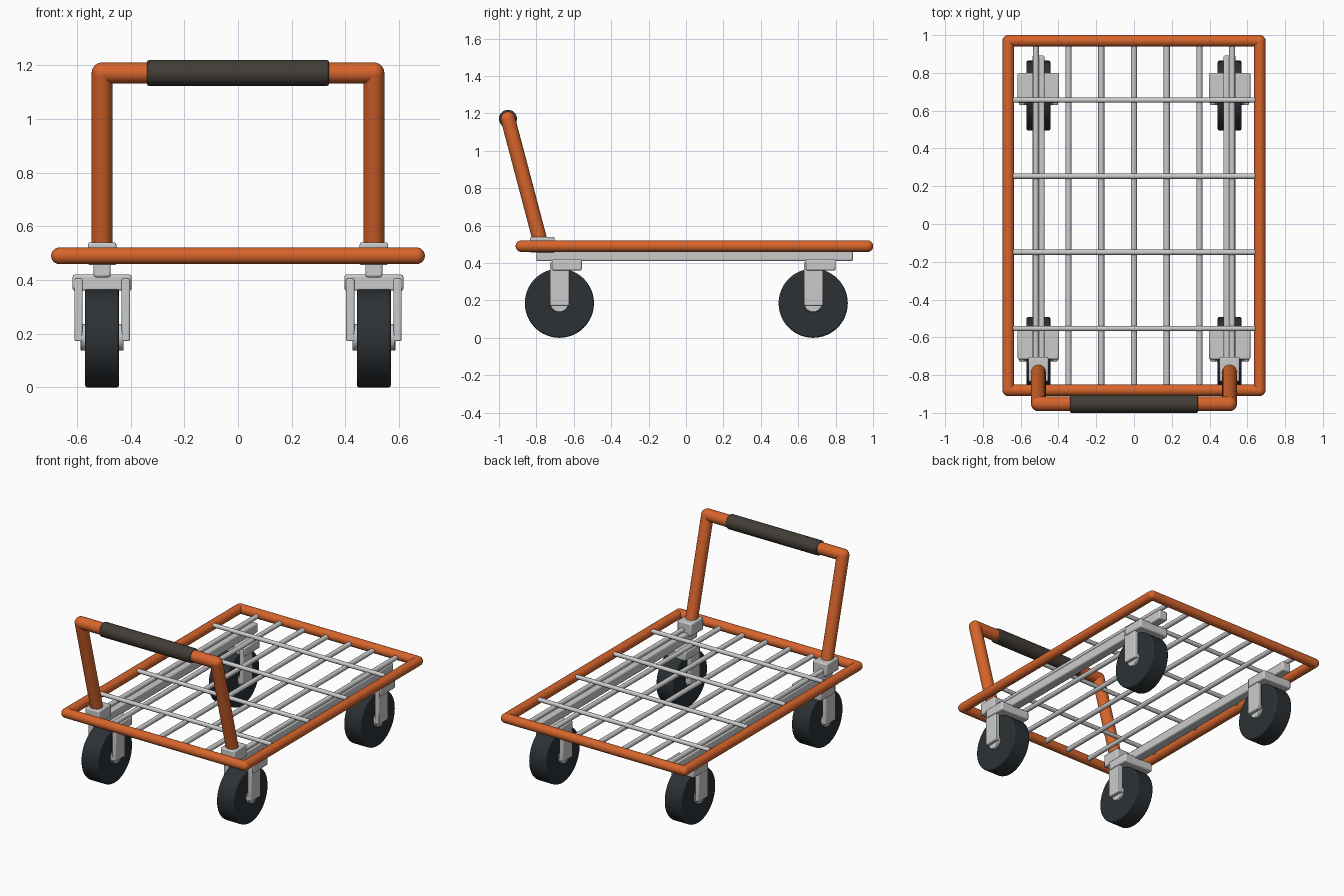
import bpy, bmesh, math
from mathutils import Vector, Matrix

if "Cube" in bpy.data.objects:
    bpy.data.objects.remove(bpy.data.objects["Cube"])


def material(name, rgb):
    m = bpy.data.materials.new(name)
    m.diffuse_color = (*rgb, 1)
    m.use_nodes = True
    m.node_tree.nodes["Principled BSDF"].inputs["Base Color"].default_value = m.diffuse_color
    return m


ORANGE = material("orange_paint", (0.68, 0.13, 0.025))
RUBBER = material("black_rubber", (0.025, 0.031, 0.036))
FOAM = material("grip_foam", (0.055, 0.047, 0.037))


def finish(name, bm, mat=None, bevel=0):
    me = bpy.data.meshes.new(name)
    bm.to_mesh(me)
    bm.free()
    ob = bpy.data.objects.new(name, me)
    bpy.context.collection.objects.link(ob)
    if mat:
        me.materials.append(mat)
    if bevel:
        b = ob.modifiers.new("bevel", 'BEVEL')
        b.width, b.segments = bevel, 2
        b.limit_method, b.angle_limit = 'ANGLE', math.radians(50)
    bpy.ops.object.select_all(action='DESELECT')
    ob.select_set(True)
    bpy.context.view_layer.objects.active = ob
    bpy.ops.object.shade_smooth_by_angle(angle=math.radians(35))
    return ob


def add_rod(bm, a, b, r, sides):
    a, b = Vector(a), Vector(b)
    d = b - a
    rot = d.to_track_quat('Z', 'Y').to_matrix().to_4x4()
    bmesh.ops.create_cone(bm, cap_ends=True, segments=sides, radius1=r, radius2=r,
                          depth=d.length, matrix=Matrix.Translation((a + b) / 2) @ rot)


def rod(name, a, b, r, sides=24, mat=None, bevel=0):
    bm = bmesh.new()
    add_rod(bm, a, b, r, sides)
    return finish(name, bm, mat, bevel)


def tube(name, pts, r, mat, closed=False):
    # straight tube runs with ball joints at the corners
    bm = bmesh.new()
    for p, q in zip(pts, pts[1:] + pts[:1] if closed else pts[1:]):
        add_rod(bm, p, q, r, 24)
    for p in pts:
        bmesh.ops.create_uvsphere(bm, u_segments=24, v_segments=12, radius=r,
                                  matrix=Matrix.Translation(p))
    return finish(name, bm, mat)


def box(name, lo, hi, bevel=0.008):
    lo, hi = Vector(lo), Vector(hi)
    bm = bmesh.new()
    bmesh.ops.create_cube(bm, size=1, matrix=Matrix.Translation((lo + hi) / 2)
                          @ Matrix.Diagonal((*(hi - lo), 1)))
    return finish(name, bm, None, bevel)


# deck frame
tube("deck_frame", [(-0.665, -0.88, 0.49), (0.665, -0.88, 0.49),
                    (0.665, 0.97, 0.49), (-0.665, 0.97, 0.49)], 0.031, ORANGE, True)

# deck wires
for i in range(7):
    x = (i - 3) * 0.1733
    rod(f"long_wire_{i}", (x, -0.855, 0.485), (x, 0.95, 0.485), 0.016, 12)
for i in range(4):
    y = -0.553 + i * 0.403
    rod(f"cross_wire_{i}", (-0.64, y, 0.503), (0.64, y, 0.503), 0.014, 12)

# push handle and grip
HX = 0.506
top, base = (-0.952, 1.171), (-0.775, 0.5)
tube("push_handle", [(-HX, *base), (-HX, *top), (HX, *top), (HX, *base)], 0.039, ORANGE)
rod("handle_grip", (-0.338, *top), (0.338, *top), 0.048, 32, FOAM, 0.006)

for side, s in (("left", -1), ("right", 1)):
    cx = s * HX
    # rails and handle sockets
    box(f"{side}_rail", (cx - 0.032, -0.80, 0.41), (cx + 0.032, 0.892, 0.472))
    box(f"{side}_handle_socket", (cx - 0.053, -0.835, 0.455), (cx + 0.053, -0.703, 0.54))

    # casters
    for end, wy in (("front", -0.677), ("rear", 0.68)):
        n = f"{end}_{side}"
        box(f"{n}_caster_plate", (cx - 0.11, wy - 0.04, 0.36), (cx + 0.11, wy + 0.12, 0.42))
        for k, t in (("inner", -s), ("outer", s)):
            fx = cx + t * 0.088
            box(f"{n}_{k}_fork_leg", (fx - 0.015, wy - 0.05, 0.172),
                (fx + 0.015, wy + 0.053, 0.405), 0.005)
        rod(f"{n}_wheel", (cx - 0.063, wy, 0.185), (cx + 0.063, wy, 0.185),
            0.185, 48, RUBBER, 0.008)
        rod(f"{n}_axle", (cx - 0.08, wy, 0.187), (cx + 0.08, wy, 0.187), 0.05, 24, None, 0.004)
